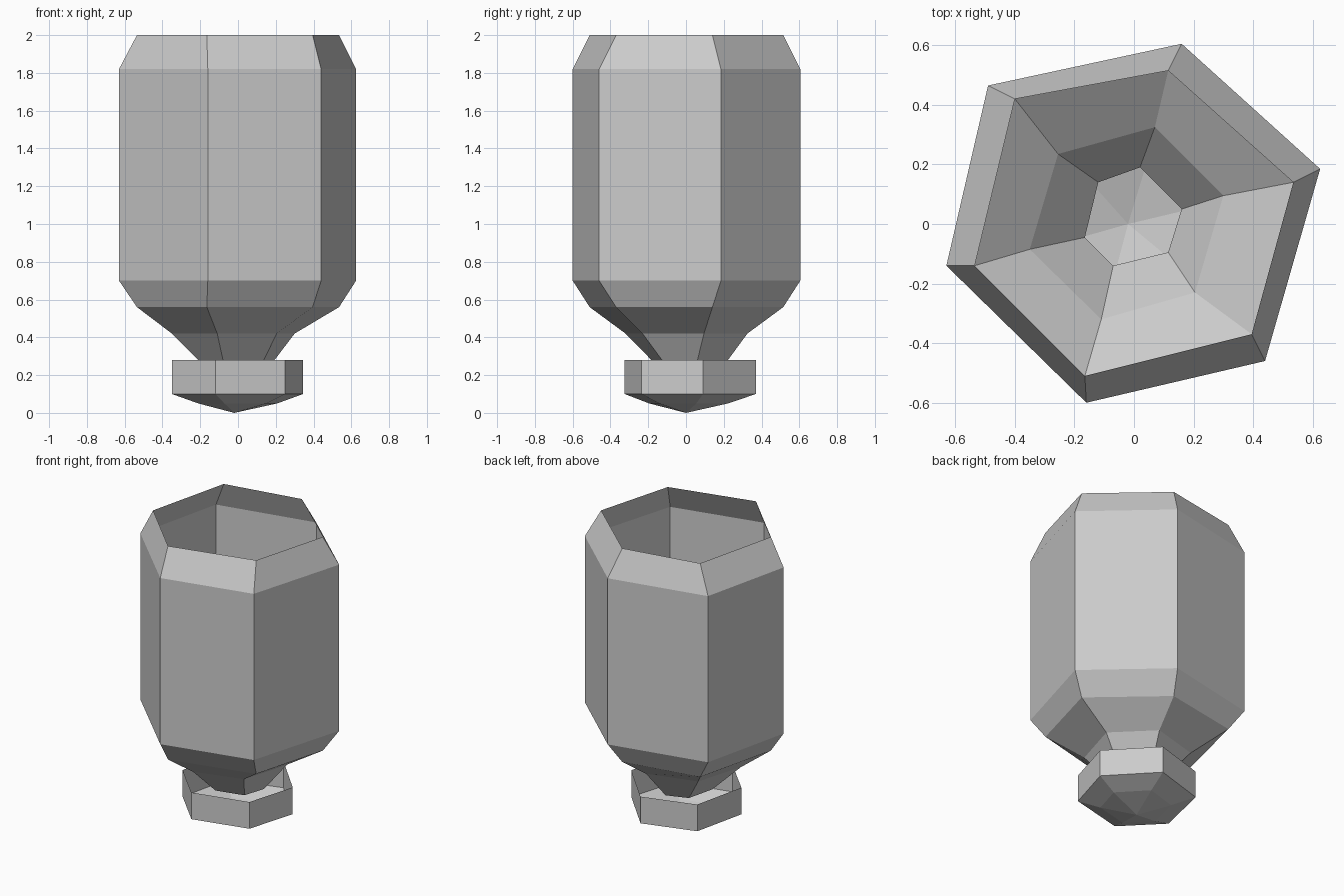
import bpy
import bmesh

# Remove the default cube
cube = bpy.data.objects.get("Cube")
if cube:
    bpy.data.objects.remove(cube, do_unlink=True)

# One plain grey material
grey = bpy.data.materials.new("light grey")
grey.use_nodes = True
colour = (0.6, 0.6, 0.6, 1.0)
grey.diffuse_color = colour
grey.node_tree.nodes["Principled BSDF"].inputs["Base Color"].default_value = colour

# Slightly uneven six-sided outlines, counter-clockwise from the front corner
wall = [(-.16, -.6), (.44, -.46), (.625, .185), (.16, .605), (-.49, .465), (-.63, -.14)]
rim = [(-.165, -.51), (.395, -.37), (.535, .14), (.115, .515), (-.4, .42), (-.535, -.14)]
funnel = [(-.11, -.32), (.205, -.23), (.3, .095), (.07, .325), (-.255, .235), (-.35, -.085)]
neck = [(-.07, -.14), (.115, -.095), (.16, .05), (.02, .19), (-.12, .14), (-.165, -.045)]
cup = [(-.12, -.325), (.25, -.235), (.345, .09), (.08, .37), (-.27, .265), (-.35, -.09)]
cup_base = [(x * .6, y * .6) for x, y in cup]


def loft(name, rings, tip=None):
    """Skin outlines from bottom to top, optionally closed to a tip below."""
    bm = bmesh.new()
    loops = [[bm.verts.new((x, y, z)) for x, y in outline] for outline, z in rings]
    for low, high in zip(loops, loops[1:]):
        for i in range(len(low)):
            j = (i + 1) % len(low)
            bm.faces.new((low[i], low[j], high[j], high[i]))
    if tip:
        point = bm.verts.new(tip)
        first = loops[0]
        for i in range(len(first)):
            bm.faces.new((point, first[(i + 1) % len(first)], first[i]))
    mesh = bpy.data.meshes.new(name)
    bm.to_mesh(mesh)
    bm.free()
    mesh.materials.append(grey)
    obj = bpy.data.objects.new(name, mesh)
    bpy.context.collection.objects.link(obj)
    return obj


# Open thin-walled vessel: neck, funnel, walls and inward rim
loft("vessel_body", [(neck, .236), (funnel, .42), (rim, .56), (wall, .7), (wall, 1.82), (rim, 2)])

# Open cup beneath the neck with a shallow pointed base
loft("foot_cup", [(cup_base, .05), (cup, .1), (cup, .28)], tip=(-.02, 0, 0))
